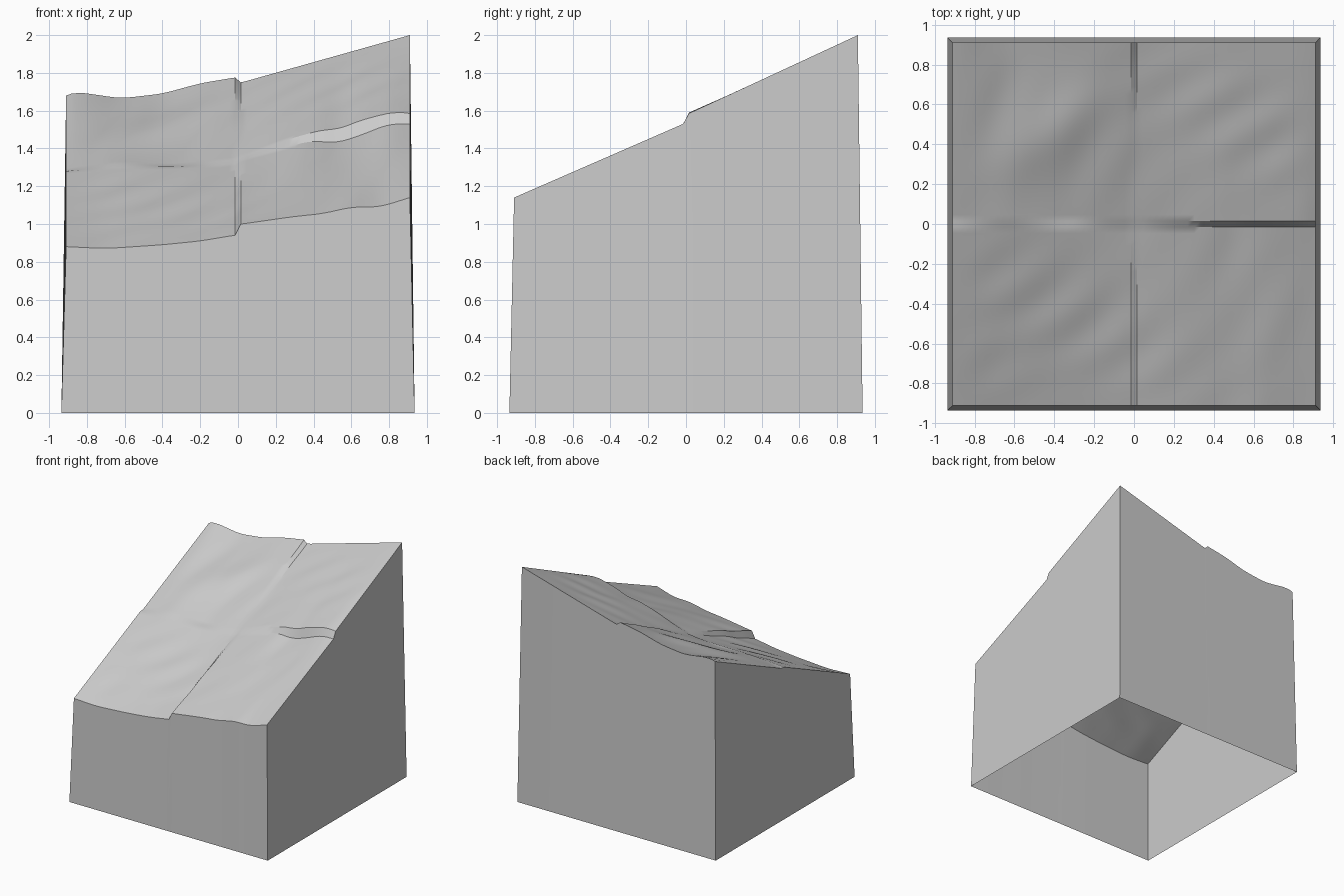
import bpy
import bmesh
import math

cube = bpy.data.objects.get("Cube")
if cube:
    bpy.data.objects.remove(cube, do_unlink=True)

EDGE, FLARE, SEAM, STEPS = 0.91, 0.935, 0.015, 28

# Height profiles along x for each row, as (left tile, right tile)
FRONT = ([(-.91, .88), (-.7, .87), (-.4, .89), (-.2, .91), (-.02, .94)],
         [(.02, 1.0), (.3, 1.04), (.45, 1.055), (.6, 1.09), (.75, 1.09), (.91, 1.14)])
MID_FRONT = ([(-.91, 1.28), (-.65, 1.3), (-.33, 1.305), (-.12, 1.31), (-.02, 1.32)],
             [(.02, 1.34), (.27, 1.41), (.38, 1.44), (.53, 1.43), (.65, 1.47), (.8, 1.53), (.91, 1.53)])
MID_BACK = ([(-.91, 1.28), (-.65, 1.32), (-.33, 1.305), (-.12, 1.33), (-.02, 1.34)],
            [(.02, 1.355), (.27, 1.45), (.45, 1.5), (.53, 1.5), (.65, 1.55), (.83, 1.595), (.91, 1.585)])
BACK = ([(-.91, 1.68), (-.86, 1.7), (-.62, 1.665), (-.4, 1.69), (-.2, 1.745), (-.02, 1.775)],
        [(.02, 1.75), (.91, 2.0)])


def linear(points, x):
    if x <= points[0][0]:
        return points[0][1]
    for (x0, z0), (x1, z1) in zip(points, points[1:]):
        if x <= x1:
            return z0 + (z1 - z0) * (x - x0) / (x1 - x0)
    return points[-1][1]


def profile(row, x):
    """Slightly rounded height along one row, kept separate for each tile."""
    points = row[0] if x < 0 else row[1]
    reach = min(0.05, x - points[0][0], points[-1][0] - x)
    reach = max(reach, 0)
    return sum(linear(points, x + k * reach) for k in (-1, -.5, 0, .5, 1)) / 5


def height(x, y):
    low, high = (FRONT, MID_FRONT) if y < 0 else (MID_BACK, BACK)
    t = (abs(y) - SEAM) / (EDGE - SEAM)
    t = 1 - t if y < 0 else t
    z = profile(low, x) * (1 - t) + profile(high, x) * t
    # Gentle diagonal ripples, fading out at tile borders
    fade = math.sin(math.pi * t) * min(1, (EDGE - abs(x)) * 5)
    across, along = 0.8 * x - 0.6 * y, 0.6 * x + 0.8 * y
    ripple = math.sin(23 * across + 2 * math.sin(4 * along)) * math.sin(5 * along + 1)
    z += 0.005 * fade * ripple
    # Rounded diagonal ridge on the back left tile
    if x < 0 < y:
        u, v = across + 0.62, along - 0.1
        z += 0.03 * fade * math.exp(-(u / 0.13) ** 2 - (v / 0.35) ** 2)
    return z


def make_object(name, bm, material):
    mesh = bpy.data.meshes.new(name)
    bm.to_mesh(mesh)
    bm.free()
    mesh.materials.append(material)
    obj = bpy.data.objects.new(name, mesh)
    bpy.context.collection.objects.link(obj)
    bpy.ops.object.select_all(action='DESELECT')
    obj.select_set(True)
    bpy.context.view_layer.objects.active = obj
    bpy.ops.object.shade_smooth_by_angle(angle=math.radians(30))
    return obj


grey = bpy.data.materials.new("plain grey")
grey.use_nodes = True
grey.diffuse_color = (0.6, 0.6, 0.6, 1)
grey.node_tree.nodes["Principled BSDF"].inputs["Base Color"].default_value = (0.6, 0.6, 0.6, 1)

# Sloping ground of four tiles with narrow seams between them
half = [SEAM + (EDGE - SEAM) * i / STEPS for i in range(STEPS + 1)]
axis = [-c for c in reversed(half)] + half
n = len(axis)
bm = bmesh.new()
grid = [[bm.verts.new((x, y, height(x, y))) for x in axis] for y in axis]
for j in range(n - 1):
    for i in range(n - 1):
        bm.faces.new((grid[j][i], grid[j][i + 1], grid[j + 1][i + 1], grid[j + 1][i]))
rim = ([v.co.copy() for v in grid[0][:-1]] + [r[-1].co.copy() for r in grid[:-1]]
       + [v.co.copy() for v in grid[-1][:0:-1]] + [r[0].co.copy() for r in grid[:0:-1]])
make_object("sloping_ground", bm, grey)

# Flared side walls hanging from the rim, open underneath
bm = bmesh.new()
top = [bm.verts.new(p) for p in rim]
base = [bm.verts.new((p.x * FLARE / EDGE, p.y * FLARE / EDGE, 0)) for p in rim]
for i in range(len(rim)):
    k = (i + 1) % len(rim)
    bm.faces.new((base[i], base[k], top[k], top[i]))
make_object("side_walls", bm, grey)
